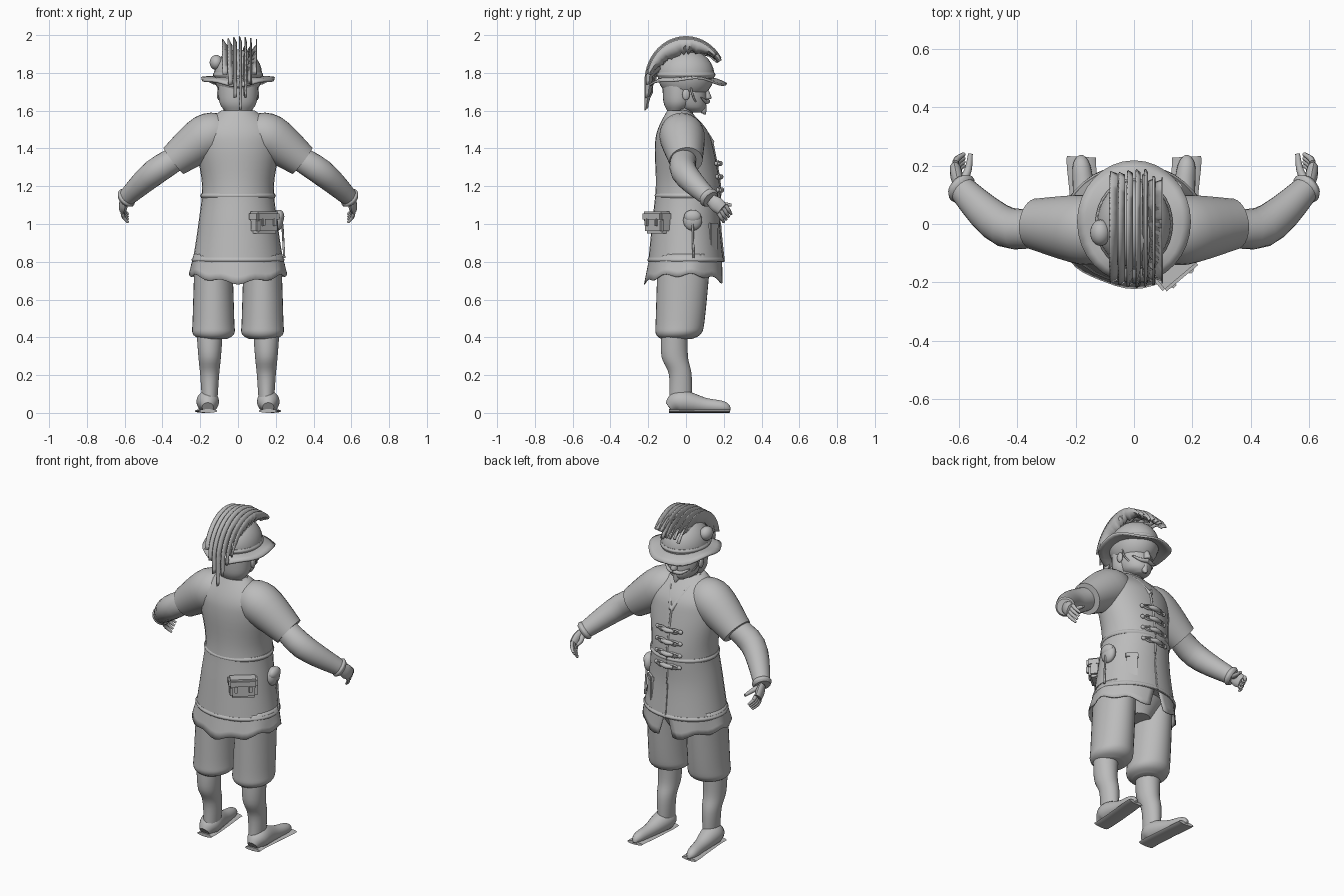
import bpy, bmesh, math, random
from mathutils import Vector

random.seed(4)
cube = bpy.data.objects.get("Cube")
if cube:
    bpy.data.objects.remove(cube, do_unlink=True)

grey = bpy.data.materials.new("plain_grey")
grey.use_nodes = True
grey.diffuse_color = (0.5, 0.5, 0.5, 1)
for node in grey.node_tree.nodes:
    if node.type == 'BSDF_PRINCIPLED':
        node.inputs["Base Color"].default_value = grey.diffuse_color


def finish(name, bm, pair=False, thickness=0):
    """Turn a bmesh into a smooth object, optionally mirrored or thickened."""
    bmesh.ops.recalc_face_normals(bm, faces=bm.faces[:])
    mesh = bpy.data.meshes.new(name)
    bm.to_mesh(mesh)
    bm.free()
    mesh.materials.append(grey)
    for polygon in mesh.polygons:
        polygon.use_smooth = True
    mesh.set_sharp_from_angle(angle=math.radians(45))
    obj = bpy.data.objects.new(name, mesh)
    bpy.context.scene.collection.objects.link(obj)
    if thickness:
        obj.modifiers.new("thickness", 'SOLIDIFY').thickness = thickness
    if pair:
        obj.modifiers.new("other_side", 'MIRROR')
    return obj


def smooth(rows, steps=5):
    """Catmull-Rom interpolation through rows of numbers."""
    rows = [Vector(row) for row in rows]
    padded = [rows[0]] + rows + [rows[-1]]
    result = []
    for before, start, end, after in zip(padded, padded[1:], padded[2:], padded[3:]):
        for step in range(steps):
            t = step / steps
            leave, arrive = (end - before) / 2, (after - start) / 2
            ease = t * t * (3 - 2 * t)
            result.append(start.lerp(end, ease) + leave * t * (1 - t) ** 2 - arrive * t * t * (1 - t))
    return result + [rows[-1]]


def skin(bm, rings, closed=True):
    for lower, upper in zip(rings, rings[1:]):
        for i in range(0 if closed else 1, len(lower)):
            bm.faces.new((lower[i - 1], lower[i], upper[i], upper[i - 1]))


def loft(name, sections, pair, sides):
    """Skin ellipses given as (centre, across, along) vectors and cap the ends."""
    bm = bmesh.new()
    angles = [math.tau * s / sides for s in range(sides)]
    rings = [[bm.verts.new(centre + across * math.cos(a) + along * math.sin(a)) for a in angles]
             for centre, across, along in sections]
    skin(bm, rings)
    bm.faces.new(rings[0])
    bm.faces.new(rings[-1])
    return finish(name, bm, pair)


def column(name, rows, x=0, pair=False):
    """Stack level ellipses; each row is height, y, half width, half depth."""
    sections = [(Vector((x, y, z)), Vector((width, 0, 0)), Vector((0, depth, 0)))
                for z, y, width, depth in smooth(rows)]
    return loft(name, sections, pair, 32)


def band(name, z, y, width, depth, bulge=.006, half=.012):
    column(name, [(z - half, y, width, depth), (z, y, width + bulge, depth + bulge),
                  (z + half, y, width, depth)])


def tube(name, points, radii, pair=False, flat=1, sides=12):
    """Sweep round or flattened sections along a smooth path."""
    rows = smooth([(*p, r) for p, r in zip(points, radii)])
    centres = [row.xyz for row in rows]
    sections = []
    for i, row in enumerate(rows):
        tangent = centres[min(i + 1, len(rows) - 1)] - centres[max(i - 1, 0)]
        across = tangent.cross(Vector((0, 0, 1))).normalized()
        along = across.cross(tangent).normalized()
        sections.append((row.xyz, across * row.w * flat, along * row.w))
    loft(name, sections, pair, sides)


def cord(name, points, radius, pair=False):
    tube(name, points, [radius] * len(points), pair, sides=8)


def ball(name, centre, size, pair=False):
    bm = bmesh.new()
    bmesh.ops.create_uvsphere(bm, u_segments=24, v_segments=14, radius=1)
    bmesh.ops.scale(bm, vec=size, verts=bm.verts)
    bmesh.ops.translate(bm, vec=centre, verts=bm.verts)
    finish(name, bm, pair)


def box(name, centre, size, turn):
    bm = bmesh.new()
    bmesh.ops.create_cube(bm, size=1)
    bmesh.ops.scale(bm, vec=size, verts=bm.verts)
    bmesh.ops.bevel(bm, geom=bm.edges[:], offset=min(size) / 5, segments=2, affect='EDGES')
    obj = finish(name, bm)
    obj.location = centre
    obj.rotation_euler.z = math.radians(turn)


# Boots, breeches and hips
column("boot_legs", [(.05, -.03, .04, .06), (.2, -.03, .05, .06), (.3, -.06, .06, .07),
                     (.44, -.06, .07, .07)], .15, True)
foot = [(.16, -.09, .03), (.16, -.03, .06), (.17, .1, .04), (.18, .2, .03), (.18, .23, .01)]
tube("boot_feet", [(x, y, height) for x, y, height in foot], [height for x, y, height in foot], True, sides=20)
tube("boot_soles", [(x, y, .01) for x, y, height in foot], [.01] * len(foot), True, flat=5)
column("breeches", [(.39, -.05, .07, .08), (.42, -.04, .11, .12), (.5, -.03, .11, .13),
                    (.82, -.01, .1, .14)], .13, True)
column("hips", [(.69, 0, .08, .1), (.82, 0, .2, .16)])

# Ragged shirt hem with a front slit
bm = bmesh.new()
rings = []
for drop in (0, .25, .5, .75, 1):
    ring = []
    slit = .02 + .16 * drop
    for s in range(49):
        a = math.pi / 2 + slit + (math.tau - 2 * slit) * s / 48
        hem = .11 + .04 * abs(math.sin(a)) ** 3 - .01 * math.sin(a * 9)
        flare = 1 + .1 * drop + .02 * drop * math.sin(a * 7)
        ring.append(bm.verts.new((.235 * flare * math.cos(a),
                                  .19 * flare * math.sin(a) - .01 * drop, .84 - hem * drop)))
    rings.append(ring)
skin(bm, rings, closed=False)
finish("shirt_hem", bm, thickness=.006)

# Jacket with hem, waist seam, collar and front opening
column("jacket", [(.8, 0, .24, .2), (1, 0, .21, .18), (1.2, .01, .19, .17), (1.4, -.01, .22, .155),
                  (1.5, -.02, .21, .13), (1.6, -.04, .09, .06)])
band("jacket_hem", .81, 0, .24, .198)
band("waist_seam", 1.15, .01, .194, .17)
cord("collar_edges", [(.07, -.03, 1.6), (.05, .07, 1.53), (0, .14, 1.43)], .012, True)
cord("front_opening", [(0, .14, 1.43), (0, .18, 1.2), (0, .18, 1), (0, .2, .8)], .006)

# Front toggles with loops
for i in range(4):
    z, y = 1.32 - .07 * i, .17 + .004 * i
    tube("toggle", [(-.04, y, z), (0, y + .01, z), (.04, y, z)], [.01, .014, .01])
    for spread in (-.012, .012):
        cord("toggle_loops", [(0, y, z), (.04, y, z + spread), (.075, y - .01, z)], .006, True)
    ball("loop_ends", (.075, y - .01, z), (.014, .01, .012), True)

# Sleeves and cuffs
elbow = Vector((.44, -.01, 1.275))
wrist = Vector((.6, .13, 1.13))
sleeve_end = Vector((.34, 0, 1.335))
tube("short_sleeves", [(.08, -.03, 1.48), (.17, -.02, 1.46), sleeve_end], [.1, .12, .088], True, sides=28)
tube("lower_sleeves", [(.27, 0, 1.38), elbow, wrist], [.06, .07, .045], True, sides=24)
tube("cuffs", [elbow.lerp(wrist, f) for f in (.88, .94, 1)], [.047, .055, .045], True, sides=20)

# Hands
knuckles = Vector((.612, .19, 1.08))
tube("palms", [wrist, wrist.lerp(knuckles, .5), knuckles], [.03, .04, .035], True, flat=.55)
for i in range(4):
    base = knuckles + Vector((0, .013, .014)) * (i - 1.5)
    tube("fingers", [base + Vector((-.03 * t * t, .03 * t, -.05 * t)) for t in (0, .5, 1)],
         [.011, .01, .007], True, sides=8)
tube("thumbs", [wrist, (.57, .18, 1.11), (.56, .24, 1.1)], [.015, .013, .008], True)

# Pouch on the back hip, round purse, strap and flat pocket
box("hip_pouch", (.14, -.15, 1), (.15, .07, .1), 40)
box("pouch_flap", (.14, -.155, 1.04), (.16, .08, .05), 40)
for side in (-1, 1):
    box("pouch_buckle", (.165 + .03 * side, -.185 + .025 * side, 1.01), (.02, .015, .04), 40)
ball("round_purse", (.21, .035, 1.02), (.03, .05, .055))
ball("purse_flap", (.22, .035, 1.04), (.025, .045, .035))
cord("purse_strap", [(.235, .035, 1), (.245, .04, .82)], .006)
box("front_pocket", (.135, .145, .93), (.06, .015, .14), -38)
box("pocket_flap", (.135, .145, .99), (.07, .02, .03), -38)

# Neck, head and face
column("neck", [(1.56, -.04, .07, .07), (1.66, -.01, .065, .065)])
column("head", [(1.59, .05, .03, .03), (1.62, .02, .075, .085), (1.7, 0, .095, .108), (1.82, 0, .08, .09)])
column("hair", [(1.6, -.05, .07, .05), (1.65, -.04, .1, .08), (1.77, -.04, .105, .085)])
column("nose", [(1.66, .11, .01, .01), (1.67, .11, .02, .025), (1.73, .1, .01, .01)])
ball("ears", (.1, 0, 1.685), (.012, .02, .03), True)
ball("eyes", (.036, .094, 1.712), (.015, .01, .009), True)
cord("brows", [(.01, .108, 1.725), (.04, .102, 1.732), (.07, .08, 1.723)], .008, True)
tube("moustache", [(0, .116, 1.65), (.04, .105, 1.648), (.08, .08, 1.67)], [.012, .01, .004], True)
column("goatee", [(1.58, .1, .005, .005), (1.6, .09, .018, .018), (1.63, .095, .014, .014)])
cord("chin_straps", [(.1, .02, 1.75), (.095, .04, 1.67), (0, .085, 1.59)], .005, True)

# Hat crown, band, rosette and wavy brim
ball("hat_crown", (0, 0, 1.79), (.128, .15, .135))
band("hat_band", 1.79, 0, .127, .15)
ball("hat_rosette", (-.115, -.03, 1.855), (.035, .045, .04))
bm = bmesh.new()
rings = []
for reach in (0, .35, .7, 1):
    ring = []
    for s in range(32):
        a = math.tau * s / 32
        lift = .018 * math.cos(2 * a) + .007 * math.sin(5 * a) - .02 * reach
        ring.append(bm.verts.new(((.1 + .095 * reach) * math.cos(a),
                                  (.13 + .08 * reach) * math.sin(a) + .008 * reach, 1.777 + lift * reach)))
    rings.append(ring)
skin(bm, rings)
finish("hat_brim", bm, thickness=.012)


def plume(x, lean, scale, first, last, width):
    """A ragged blade following an arch, hanging straight down behind the nape."""
    bm = bmesh.new()
    rows = []
    steps = 26
    for i in range(steps + 1):
        f = i / steps
        a = math.radians(first + (last - first) * f)
        outward = Vector((0, .22 * math.cos(min(a, math.pi)), .24 * math.sin(a))) * scale
        blade = width * (.3 + .7 * math.sin(math.pi * f)) * random.uniform(.8, 1.1)
        inward = outward.normalized() * blade
        rows.append([bm.verts.new(Vector((x + lean * t + .012 * math.sin(math.pi * t), 0, 1.755))
                                  + outward - inward * (1 - t)) for t in (0, .5, 1)])
    skin(bm, rows, closed=False)
    finish("hat_plume", bm, thickness=.006)


# Plumes arching from the nape over the crown, longest in the middle
for i in range(7):
    offset = i - 3
    away = abs(offset)
    plume(.01 + .022 * offset, .008 * offset, 1 - .02 * away, random.uniform(25, 40),
          max(220 - 18 * away, 170), .085)
